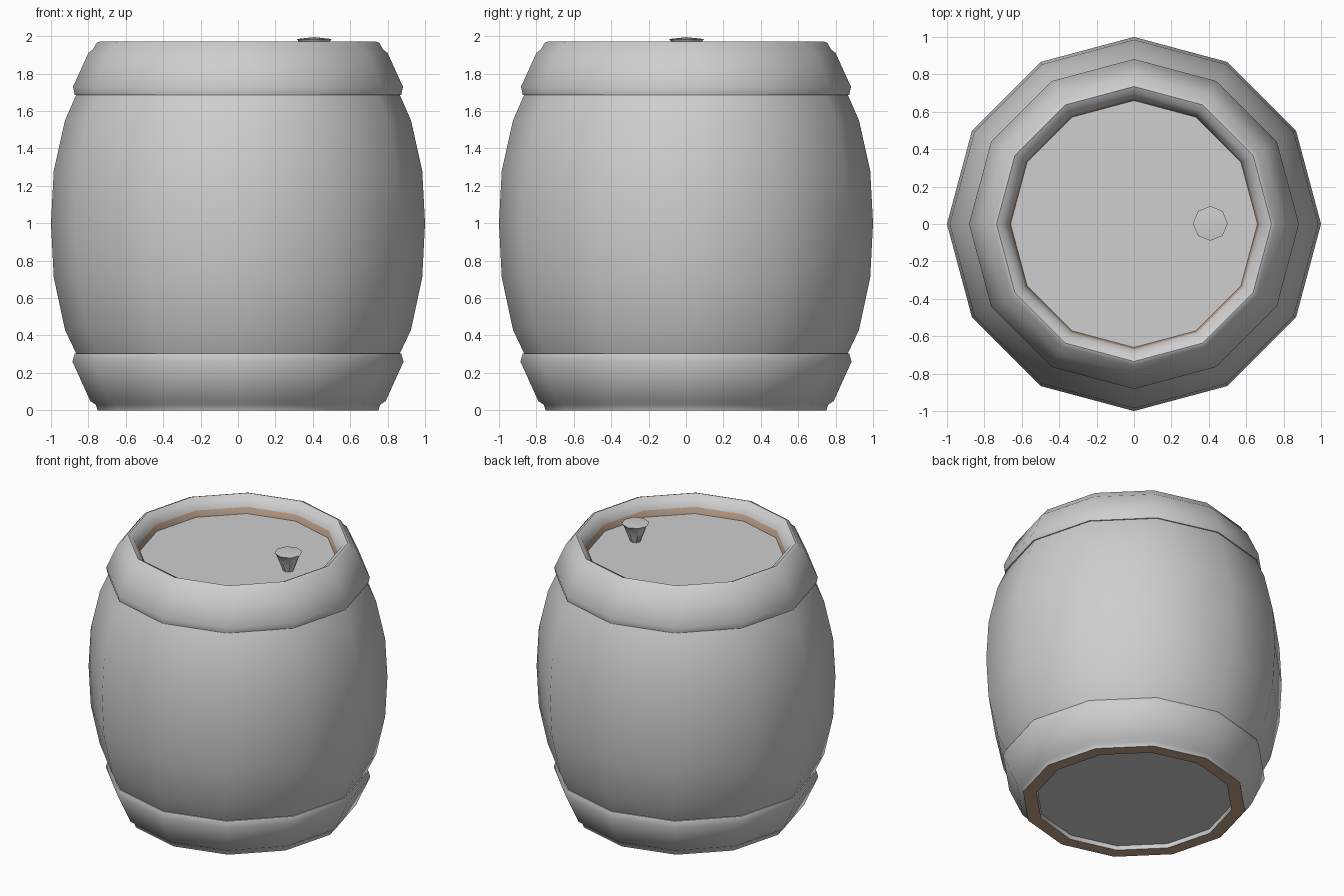
import bpy, bmesh, math

if "Cube" in bpy.data.objects:
    bpy.data.objects.remove(bpy.data.objects["Cube"])


def material(name, rgb):
    m = bpy.data.materials.new(name)
    m.diffuse_color = (*rgb, 1)
    m.use_nodes = True
    m.node_tree.nodes["Principled BSDF"].inputs["Base Color"].default_value = m.diffuse_color
    return m


GREY = material("grey", (0.62, 0.62, 0.62))
BROWN = material("brown", (0.54, 0.37, 0.26))


def lathe(name, profile, sides=12, center=(0, 0), brown=lambda i, j: False, angle=40):
    """Spin (radius, z) points around z; radius 0 becomes a single pole."""
    bm = bmesh.new()
    rings = []
    for r, z in profile:
        if r == 0:
            rings.append([bm.verts.new((center[0], center[1], z))])
        else:
            rings.append([bm.verts.new((center[0] + r * math.cos(math.tau * k / sides),
                                        center[1] + r * math.sin(math.tau * k / sides), z))
                          for k in range(sides)])
    for i in range(len(rings) - 1):
        a, b = rings[i], rings[i + 1]
        for j in range(sides):
            k = (j + 1) % sides
            if len(a) == 1:
                vs = [a[0], b[k], b[j]]
            elif len(b) == 1:
                vs = [a[j], a[k], b[0]]
            else:
                vs = [a[j], a[k], b[k], b[j]]
            bm.faces.new(vs).material_index = int(brown(i, j))
    me = bpy.data.meshes.new(name)
    bm.to_mesh(me)
    bm.free()
    me.materials.append(GREY)
    me.materials.append(BROWN)
    ob = bpy.data.objects.new(name, me)
    bpy.context.collection.objects.link(ob)
    bpy.ops.object.select_all(action='DESELECT')
    ob.select_set(True)
    bpy.context.view_layer.objects.active = ob
    bpy.ops.object.shade_smooth_by_angle(angle=math.radians(angle))
    return ob


# Bulging staves between the two hoops
lathe("barrel_body", [(0.85, 0.27), (0.868, 0.31), (0.925, 0.43), (0.985, 0.71), (1.0, 1.0),
                      (0.985, 1.28), (0.925, 1.55), (0.868, 1.68), (0.85, 1.72)])

# Lower hoop, brown foot ring and recessed base
lathe("lower_hoop", [(0, 0.03), (0.655, 0.03), (0.66, 0.0), (0.75, 0.0), (0.76, 0.03),
                     (0.79, 0.05), (0.885, 0.26), (0.873, 0.303), (0.85, 0.303)],
      brown=lambda i, j: i == 2)

# Upper hoop, rounded rim and brown inner wall
lathe("upper_hoop_and_rim", [(0.85, 1.687), (0.873, 1.687), (0.882, 1.73), (0.80, 1.91),
                             (0.775, 1.93), (0.755, 1.965), (0.735, 1.973), (0.70, 1.955),
                             (0.67, 1.90), (0.66, 1.855)],
      brown=lambda i, j: i == 8)

# Flat lid sunk inside the rim
lathe("lid", [(0.665, 1.855), (0, 1.855)])

# Tapered stopper with one worn brown facet
lathe("stopper", [(0.035, 1.85), (0.058, 1.91), (0.078, 1.965), (0.093, 1.985), (0, 1.995)],
      sides=8, center=(0.408, 0.003), brown=lambda i, j: i == 0 and j == 3)
